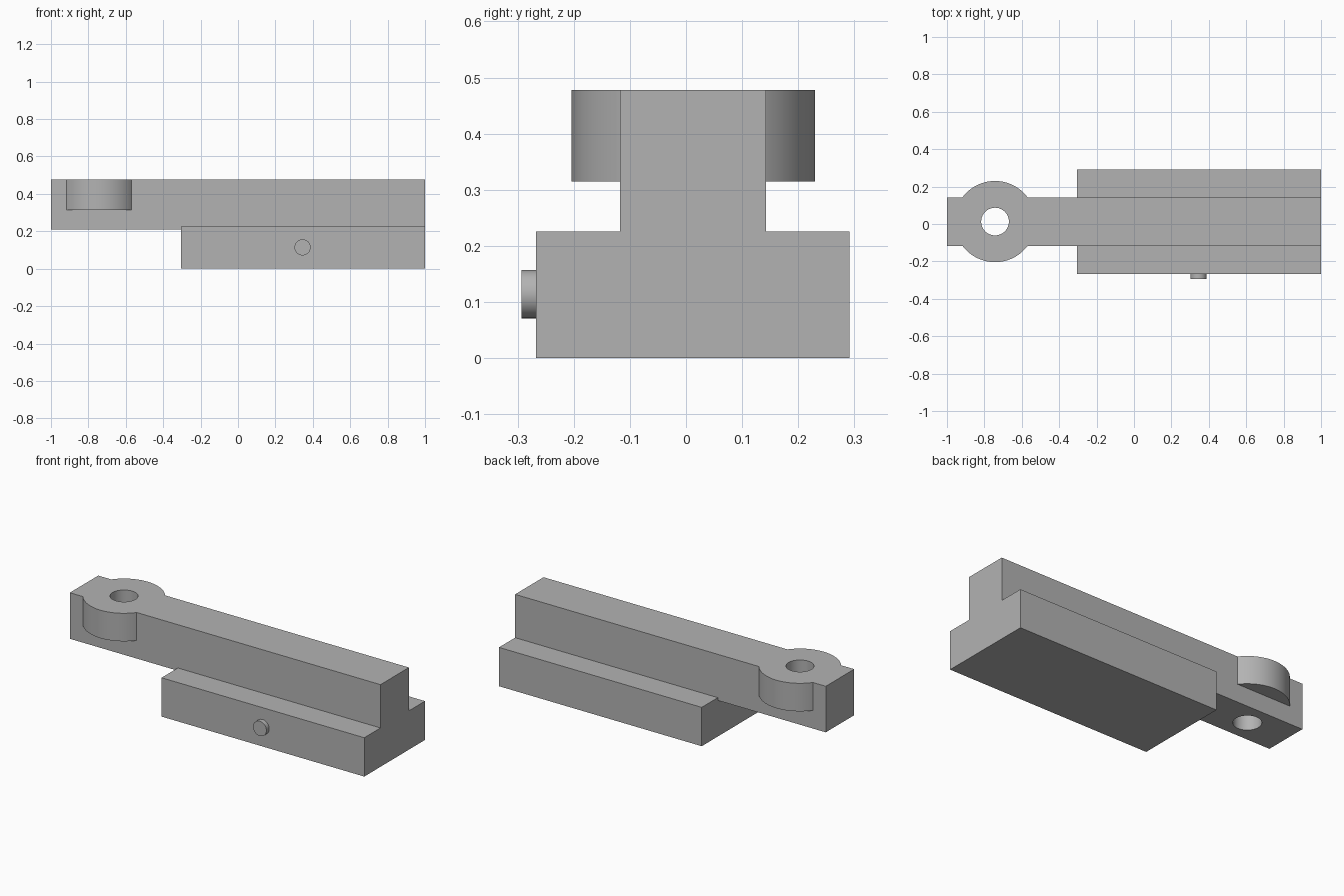
import bpy
from math import radians, pi

cube = bpy.data.objects.get("Cube")
if cube:
    bpy.data.objects.remove(cube, do_unlink=True)

# Single plain grey
grey = bpy.data.materials.new("plain_grey")
grey.use_nodes = True
colour = (0.45, 0.45, 0.45, 1)
grey.diffuse_color = colour
grey.node_tree.nodes["Principled BSDF"].inputs["Base Color"].default_value = colour


def finish(name):
    obj = bpy.context.object
    obj.name = name
    obj.data.materials.append(grey)
    bpy.ops.object.transform_apply(location=True, rotation=True, scale=True)
    return obj


def box(name, low, high):
    centre = [(a + b) / 2 for a, b in zip(low, high)]
    bpy.ops.mesh.primitive_cube_add(size=1, location=centre)
    bpy.context.object.scale = [b - a for a, b in zip(low, high)]
    return finish(name)


def cylinder(name, radius, depth, centre, sides=96, rotation=(0, 0, 0)):
    bpy.ops.mesh.primitive_cylinder_add(vertices=sides, radius=radius, depth=depth,
                                        location=centre, rotation=rotation)
    return finish(name)


def combine(target, tool, operation):
    mod = target.modifiers.new(operation.lower(), 'BOOLEAN')
    mod.operation = operation
    mod.solver = 'EXACT'
    mod.object = tool
    bpy.context.view_layer.objects.active = target
    bpy.ops.object.modifier_apply(modifier=mod.name)
    bpy.data.objects.remove(tool, do_unlink=True)


def smooth(obj):
    bpy.ops.object.select_all(action='DESELECT')
    obj.select_set(True)
    bpy.context.view_layer.objects.active = obj
    bpy.ops.object.shade_smooth_by_angle(angle=radians(30))


# Long arm fused to the wide base, with a round boss and a through hole
top = 0.478
boss_x, boss_y, boss_low = -0.743, 0.013, 0.315
body = box("arm_and_base", (-1, -0.118, 0.21), (1, 0.143, top))
base = box("base_block", (-0.305, -0.267, 0), (1, 0.291, 0.226))
boss = cylinder("boss", 0.217, top - boss_low, (boss_x, boss_y, (top + boss_low) / 2))
hole = cylinder("hole_cutter", 0.074, 1, (boss_x, boss_y, top / 2))
combine(body, base, 'UNION')
combine(body, boss, 'UNION')
combine(body, hole, 'DIFFERENCE')
smooth(body)

# Small round button on the front of the base
button = cylinder("button", 0.043, 0.046, (0.345, -0.27, 0.114), 48, (pi / 2, 0, 0))
smooth(button)
